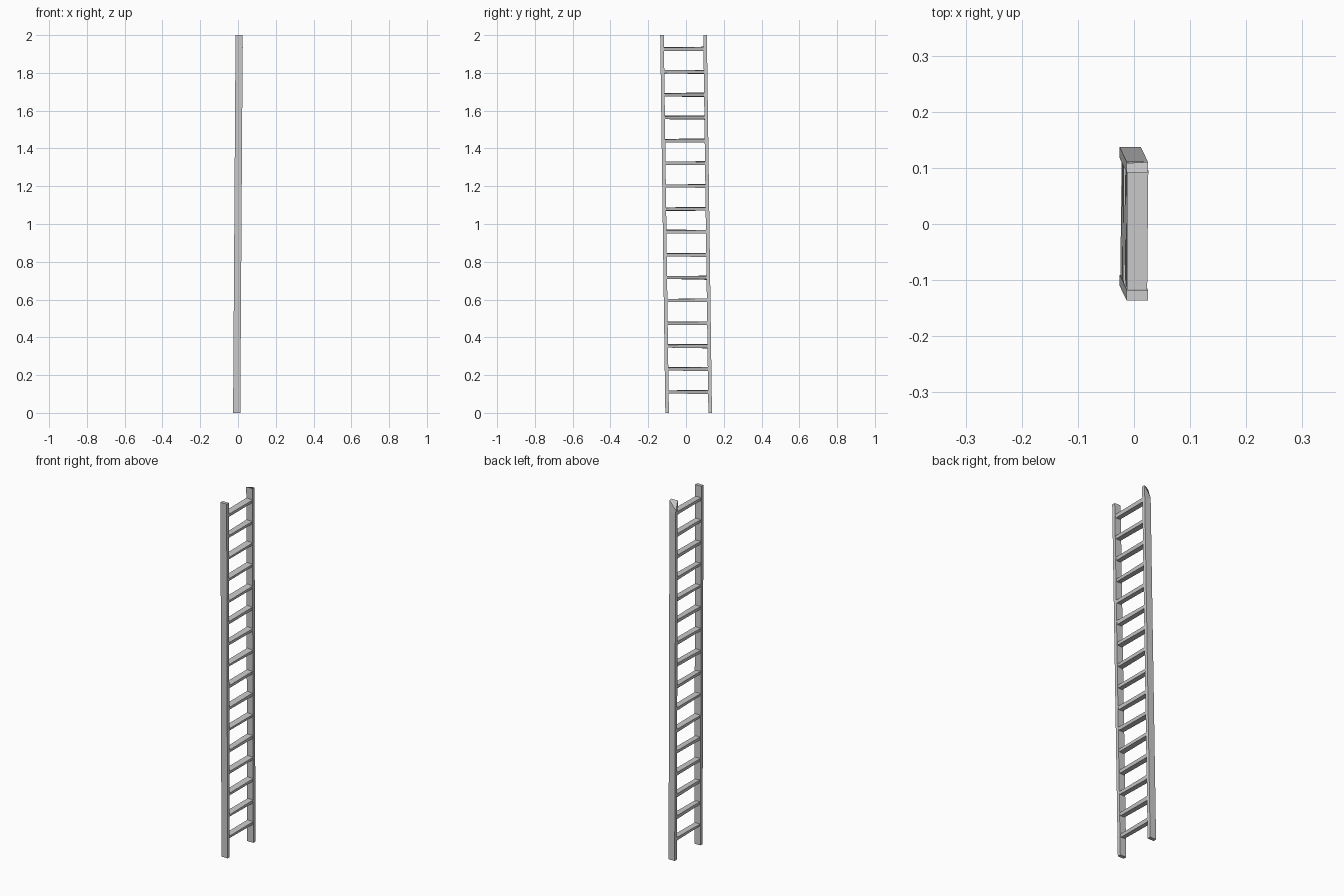
import bpy, random

if "Cube" in bpy.data.objects:
    bpy.data.objects.remove(bpy.data.objects["Cube"])

random.seed(4)
HEIGHT = 2.0


def lean(z):
    """Slight lean of the whole ladder: offsets (x, y) at a given height."""
    t = z / HEIGHT
    return -0.007 + 0.013 * t, 0.014 - 0.027 * t


def loft(name, rings):
    """Closed solid skinned through four-sided rings."""
    verts = [p for ring in rings for p in ring]
    faces = [(3, 2, 1, 0)]
    for k in range(len(rings) - 1):
        a, b = 4 * k, 4 * k + 4
        faces += [(a + i, a + (i + 1) % 4, b + (i + 1) % 4, b + i) for i in range(4)]
    last = 4 * (len(rings) - 1)
    faces.append((last, last + 1, last + 2, last + 3))
    mesh = bpy.data.meshes.new(name)
    mesh.from_pydata(verts, [], faces)
    obj = bpy.data.objects.new(name, mesh)
    bpy.context.collection.objects.link(obj)
    return obj


# Side rails, leaning gently as they rise
def rail(name, side):
    rings = []
    for z in (0, 0.7, 1.35, 1.93, HEIGHT):
        dx, dy = lean(z)
        cy = side * 0.114 + dy
        rings.append([(dx + sx * 0.019, cy + sy * 0.0095, z)
                      for sx, sy in ((-1, -1), (1, -1), (1, 1), (-1, 1))])
    return loft(name, rings)


rail("front_rail", -1)
back_rail = rail("back_rail", 1)

# Chipped outer corner at the top of the back rail
chip = back_rail.data.vertices[-1]
chip.co.z -= 0.05
chip.co.y -= 0.002

# Sixteen rough-cut rungs between the rails
for n in range(16):
    z = 0.112 + 0.121 * n
    dx, dy = lean(z)
    rings = []
    for y, half in ((-0.108, 0.009), (0.108, 0.0105)):
        def rough():
            return random.uniform(-0.002, 0.002)
        rings.append([
            (dx - 0.017 + rough(), dy + y, z + half + rough()),
            (dx + 0.018 + rough(), dy + y, z + half - 0.002 + rough()),
            (dx + 0.014 + rough(), dy + y, z - half + rough()),
            (dx - 0.014 + rough(), dy + y, z - half + rough()),
        ])
    # Profile order is chosen so the faces point outwards
    loft(f"rung_{n + 1:02d}", [list(reversed(r)) for r in rings][::-1])
